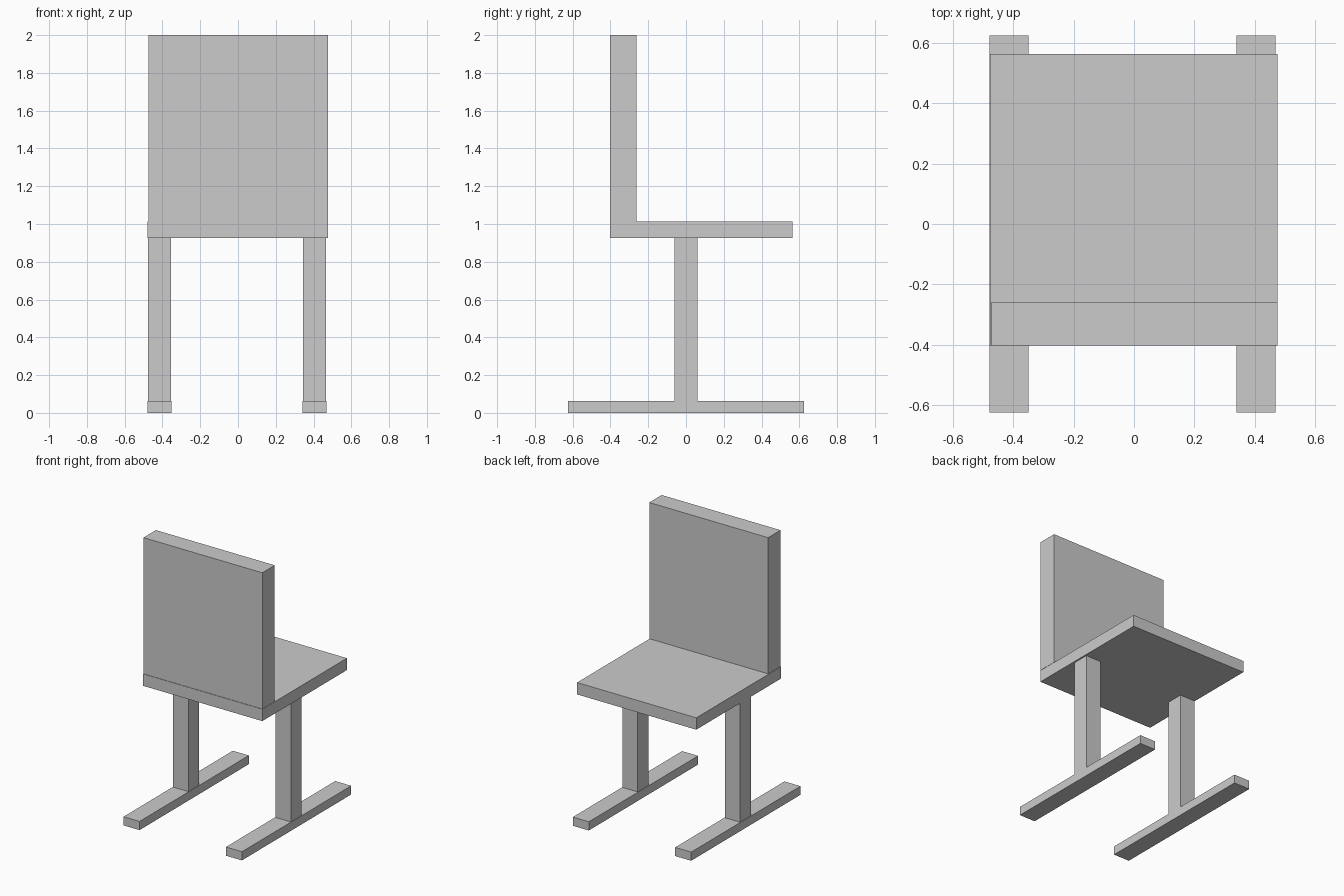
import bpy

if "Cube" in bpy.data.objects:
    bpy.data.objects.remove(bpy.data.objects["Cube"])


def box(name, x, y, z):
    """Axis-aligned box from (min, max) ranges."""
    ranges = (x, y, z)
    bpy.ops.mesh.primitive_cube_add(size=1, location=[(a + b) / 2 for a, b in ranges])
    obj = bpy.context.object
    obj.name = name
    obj.scale = [b - a for a, b in ranges]
    bpy.ops.object.transform_apply(location=False, rotation=False, scale=True)
    return obj


# Seat slab and upright backrest
box("seat", (-0.478, 0.477), (-0.403, 0.565), (0.926, 1.012))
box("backrest", (-0.475, 0.477), (-0.403, -0.261), (1.014, 2.0))

# Inverted-T supports: a post standing on a long foot bar
for side, cx in (("left", -0.415), ("right", 0.405)):
    box(side + "_foot", (cx - 0.064, cx + 0.064), (-0.625, 0.625), (0.0, 0.063))
    box(side + "_leg", (cx - 0.061, cx + 0.061), (-0.062, 0.061), (0.063, 0.926))
